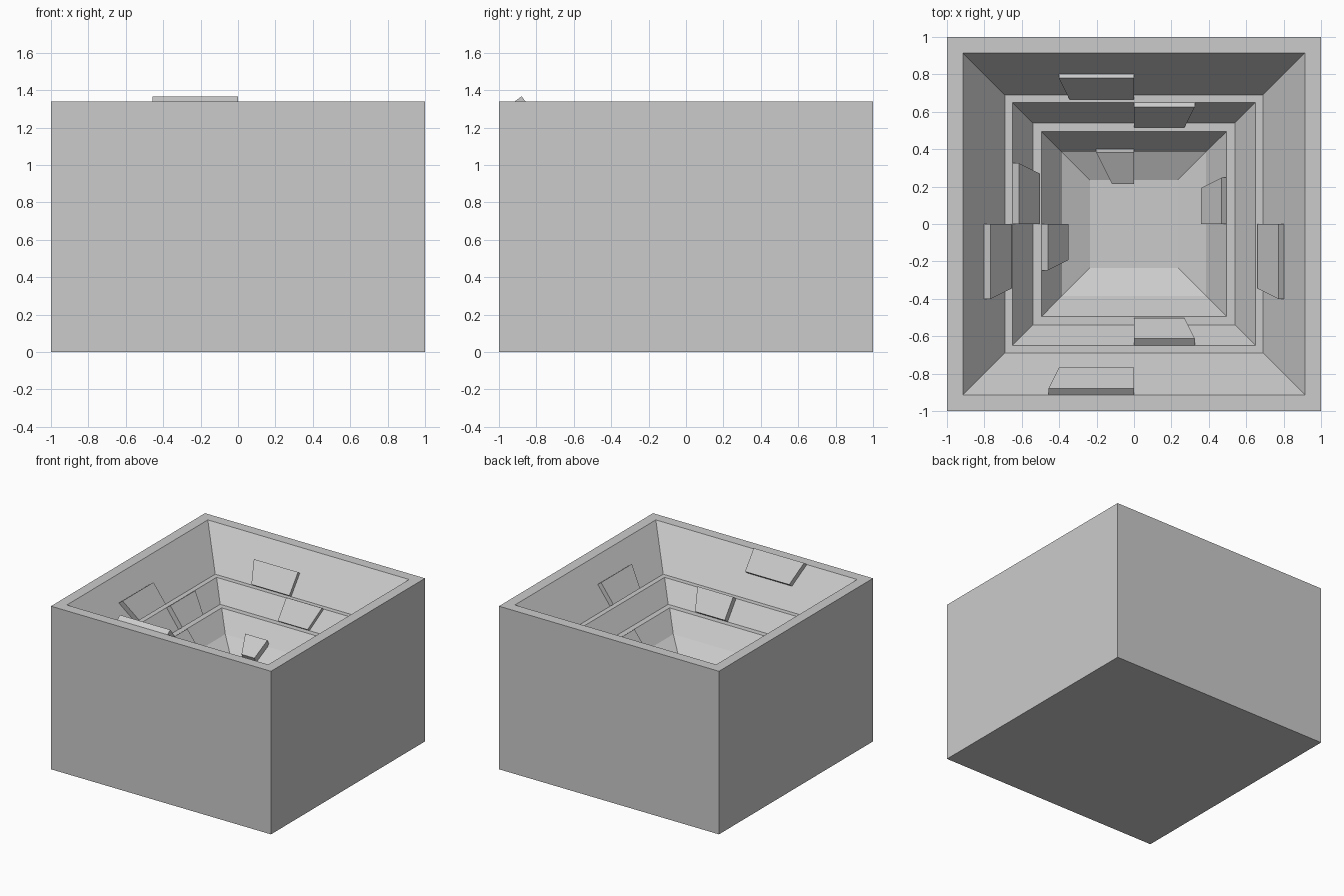
import bpy, bmesh
from mathutils import Vector, Matrix
from math import pi

if "Cube" in bpy.data.objects:
    bpy.data.objects.remove(bpy.data.objects["Cube"])

# Terraced walls of the pit: (top half-width, top z, bottom half-width, bottom z)
WALLS = [(0.915, 1.34, 0.69, 1.04),
         (0.65, 1.04, 0.54, 0.89),
         (0.495, 0.89, 0.385, 0.745),
         (0.385, 0.745, 0.235, 0.672)]


def finish(name, bm):
    bmesh.ops.recalc_face_normals(bm, faces=bm.faces)
    mesh = bpy.data.meshes.new(name)
    bm.to_mesh(mesh)
    bm.free()
    obj = bpy.data.objects.new(name, mesh)
    bpy.context.collection.objects.link(obj)


def bridge(bm, a, b):
    n = len(a)
    for i in range(n):
        bm.faces.new((a[i], a[(i + 1) % n], b[(i + 1) % n], b[i]))


# Block with stepped pit, lofted through square rings
profile = [(1, 0), (1, 1.34)]
for r0, z0, r1, z1 in WALLS:
    for p in ((r0, z0), (r1, z1)):
        if p != profile[-1]:
            profile.append(p)
bm = bmesh.new()
rings = [[bm.verts.new((sx * r, sy * r, z))
          for sx, sy in ((-1, -1), (1, -1), (1, 1), (-1, 1))] for r, z in profile]
for a, b in zip(rings, rings[1:]):
    bridge(bm, a, b)
bm.faces.new(rings[0])
bm.faces.new(rings[-1])
finish("pit_block", bm)


# Raised panel: part of a wall, pushed out along the wall normal
def panel(name, wall, side, u, t, depth):
    r0, z0, r1, z1 = WALLS[wall]
    turn = Matrix.Rotation(side * pi / 2, 3, 'Z')
    normal = Vector((0, z0 - z1, r0 - r1)).normalized()
    corners = []
    for k, flip in ((t[0], False), (t[1], True)):
        r, z = r0 + (r1 - r0) * k, z0 + (z1 - z0) * k
        for v in (u[::-1] if flip else u):
            corners.append(Vector((v * r, -r, z)))
    bm = bmesh.new()
    base = [bm.verts.new(turn @ c) for c in corners]
    face = [bm.verts.new(turn @ (c + normal * depth)) for c in corners]
    bridge(bm, base, face)
    bm.faces.new(base)
    bm.faces.new(face)
    finish(name, bm)


FRONT, RIGHT, BACK, LEFT = range(4)
NEG, POS = (-0.5, 0), (0, 0.5)
UPPER, LOWER, FULL = (0, 0.5), (0.5, 1), (0, 1)
panels = [(0, FRONT, NEG, UPPER, 0.045), (0, RIGHT, NEG, LOWER, 0.038),
          (0, BACK, POS, LOWER, 0.029), (0, LEFT, POS, LOWER, 0.043),
          (1, FRONT, POS, FULL, 0.046), (1, BACK, NEG, FULL, 0.029),
          (1, LEFT, NEG, FULL, 0.043),
          (2, LEFT, POS, FULL, 0.043), (2, RIGHT, POS, FULL, 0.034),
          (3, BACK, POS, (-0.13, 1), 0.05)]
for i, p in enumerate(panels):
    panel(f"wall_panel_{i + 1}", *p)
